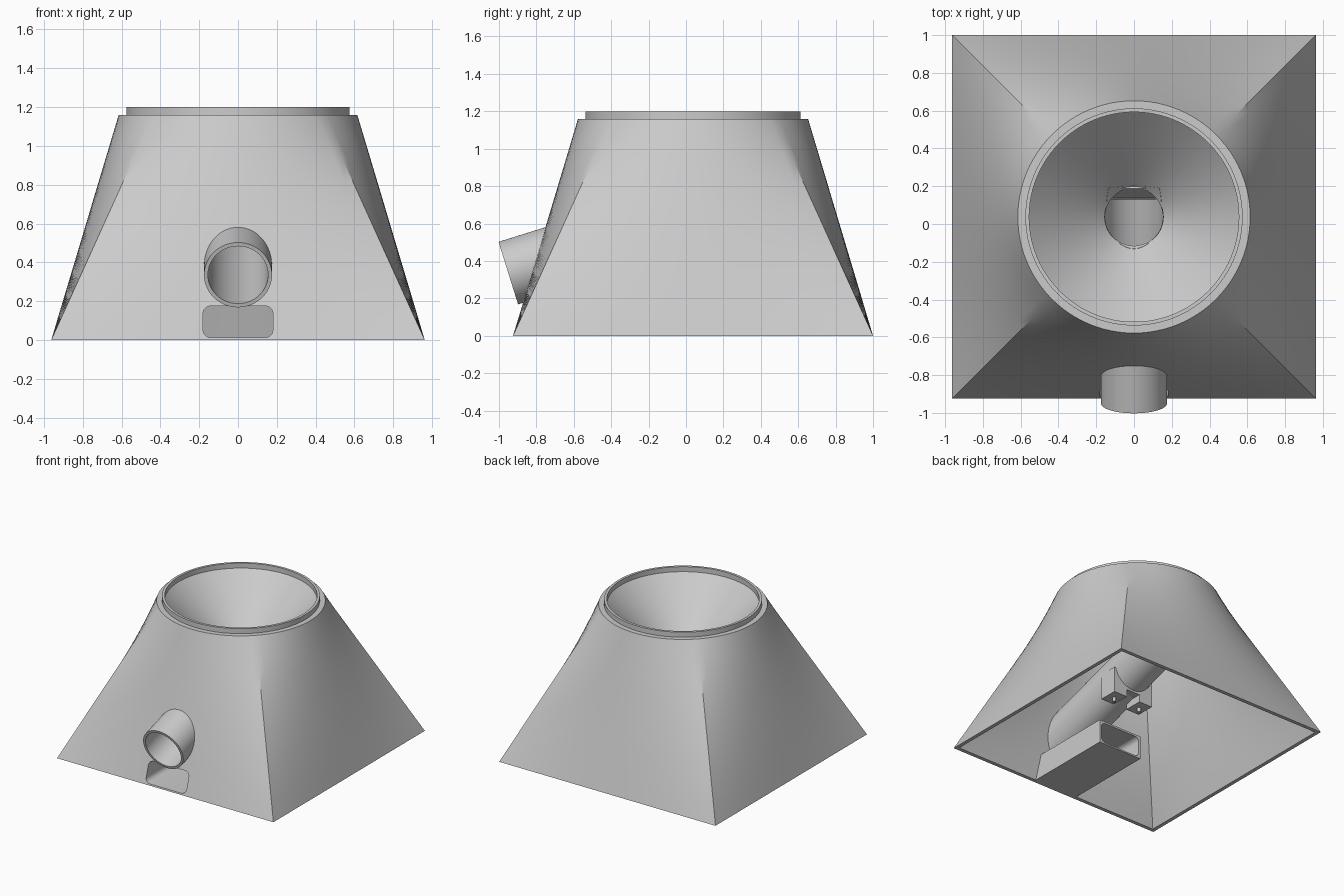
import bpy, bmesh, math
from mathutils import Vector, Matrix

if "Cube" in bpy.data.objects:
    bpy.data.objects.remove(bpy.data.objects["Cube"])

CY = 0.0375                       # centre of the hopper in y
AXIS = Vector((0, 1, 0.3125)).normalized()
SPOUT = Vector((0, -0.95, 0.335))  # centre of the spout mouth

grey = bpy.data.materials.new("plain_grey")
grey.use_nodes = True
grey.diffuse_color = (0.6, 0.6, 0.6, 1)
grey.node_tree.nodes["Principled BSDF"].inputs["Base Color"].default_value = (0.6, 0.6, 0.6, 1)


def add(name, bm, helper=False):
    bmesh.ops.recalc_face_normals(bm, faces=bm.faces[:])
    mesh = bpy.data.meshes.new(name)
    bm.to_mesh(mesh)
    bm.free()
    mesh.materials.append(grey)
    ob = bpy.data.objects.new(name, mesh)
    bpy.context.collection.objects.link(ob)
    if helper:
        ob.hide_render = True
        ob.hide_viewport = True
    return ob


def rod(name, start, direction, length, radius, helper=False):
    bm = bmesh.new()
    turn = direction.to_track_quat("Z", "Y").to_matrix().to_4x4()
    bmesh.ops.create_cone(bm, cap_ends=True, segments=64, radius1=radius, radius2=radius, depth=length,
                          matrix=Matrix.Translation(start + direction * length / 2) @ turn)
    return add(name, bm, helper)


def block(name, low, high, helper=False, round_y=0):
    bm = bmesh.new()
    bmesh.ops.create_cube(bm, size=1)
    low, high = Vector(low), Vector(high)
    for v in bm.verts:
        v.co = (low + high) / 2 + v.co * (high - low)
    if round_y:
        edges = [e for e in bm.edges if abs(e.verts[0].co.y - e.verts[1].co.y) > 0.01]
        bmesh.ops.bevel(bm, geom=edges, offset=round_y, segments=6, profile=0.5, affect="EDGES")
    return add(name, bm, helper)


def cut(ob, *cutters):
    for c in cutters:
        m = ob.modifiers.new(c.name, "BOOLEAN")
        m.operation, m.solver, m.object = "DIFFERENCE", "EXACT", c


# Hopper: square base blending to a round top, then folding inward as lip, funnel and neck
SIDE = 24


def ring(bm, half, radius, t, z):
    verts = []
    for side in range(4):
        for i in range(SIDE):
            u = 2 * i / SIDE - 1
            square = Vector((half, half * u, 0))
            a = u * math.pi / 4
            circle = Vector((math.cos(a), math.sin(a), 0)) * radius
            p = Matrix.Rotation(side * math.pi / 2, 3, "Z") @ square.lerp(circle, t)
            verts.append(bm.verts.new((p.x, p.y + CY, z)))
    return verts


bm = bmesh.new()
STEPS = 10
rings = [ring(bm, 0.9625, 0.615, k / STEPS, 1.16 * k / STEPS) for k in range(STEPS + 1)]
fold = [(0.575, 1.16), (0.575, 1.2), (0.555, 1.2), (0.555, 1.16), (0.155, 0.76),
        (0.155, 0.66), (0.172, 0.66), (0.172, 0.735)]
rings += [ring(bm, 1, r, 1, z) for r, z in fold]
rings += [ring(bm, 0.9325, 0.58, k / STEPS, 1.13 * k / STEPS) for k in range(STEPS, -1, -1)]
for a, b in zip(rings, rings[1:] + rings[:1]):
    for i in range(len(a)):
        j = (i + 1) % len(a)
        bm.faces.new((a[i], a[j], b[j], b[i]))
hopper = add("hopper_body", bm)

# Cutters
bore = rod("bore_cutter", SPOUT - AXIS * 0.1, AXIS, 1.23, 0.155, True)
slot = block("slot_cutter", (-0.18, -1.1, 0.012), (0.18, 0.1, 0.175), True, 0.04)
bm = bmesh.new()
tops = [ring(bm, 1, r, 1, z) for r, z in ((0.153, 0.66), (0.153, 0.76), (0.553, 1.16))]
for a, b in zip(tops, tops[1:]):
    for i in range(len(a)):
        j = (i + 1) % len(a)
        bm.faces.new((a[i], a[j], b[j], b[i]))
bm.faces.new(tops[0])
bm.faces.new(tops[-1])
drop = add("drop_cutter", bm, True)

# Sloping outlet tube from the funnel to the front
tube = rod("outlet_tube", SPOUT, AXIS, 1.23, 0.175)

# Leaning plate that closes the back of the neck
plate = block("neck_back_plate", (-0.12, -0.01, 0), (0.12, 0.005, 0.14))
plate.location = (0, 0.14, 0.64)
plate.rotation_euler.x = -0.42

# Rectangular duct along the floor, its front end following the sloped wall
duct = block("floor_duct", (-0.195, -0.91, 0), (0.195, -0.16, 0.19))
for v in duct.data.vertices:
    if v.co.y < -0.5 and v.co.z > 0.1:
        v.co.y += 0.055

# Bracket under the tube, with a slot between its legs and two pegs
bracket = block("tube_bracket", (-0.18, -0.16, 0.37), (0.18, -0.01, 0.58))
gap = block("bracket_gap_cutter", (-0.06, -0.3, 0.3), (0.06, 0.1, 0.43), True)
pegs = [rod(n + "_peg", Vector((x, -0.085, 0.335)), Vector((0, 0, 1)), 0.06, 0.014)
        for n, x in (("left", 0.12), ("right", -0.12))]

cut(hopper, bore, slot)
cut(tube, bore, drop)
cut(duct, slot)
cut(bracket, gap, bore)

# Smooth shading with sharp edges kept, after the cuts are applied
bpy.context.view_layer.update()
for ob in (hopper, tube, duct, bracket, *pegs):
    bpy.ops.object.select_all(action="DESELECT")
    bpy.context.view_layer.objects.active = ob
    ob.select_set(True)
    for m in list(ob.modifiers):
        bpy.ops.object.modifier_apply(modifier=m.name)
    bpy.ops.object.shade_smooth_by_angle(angle=math.radians(30))
